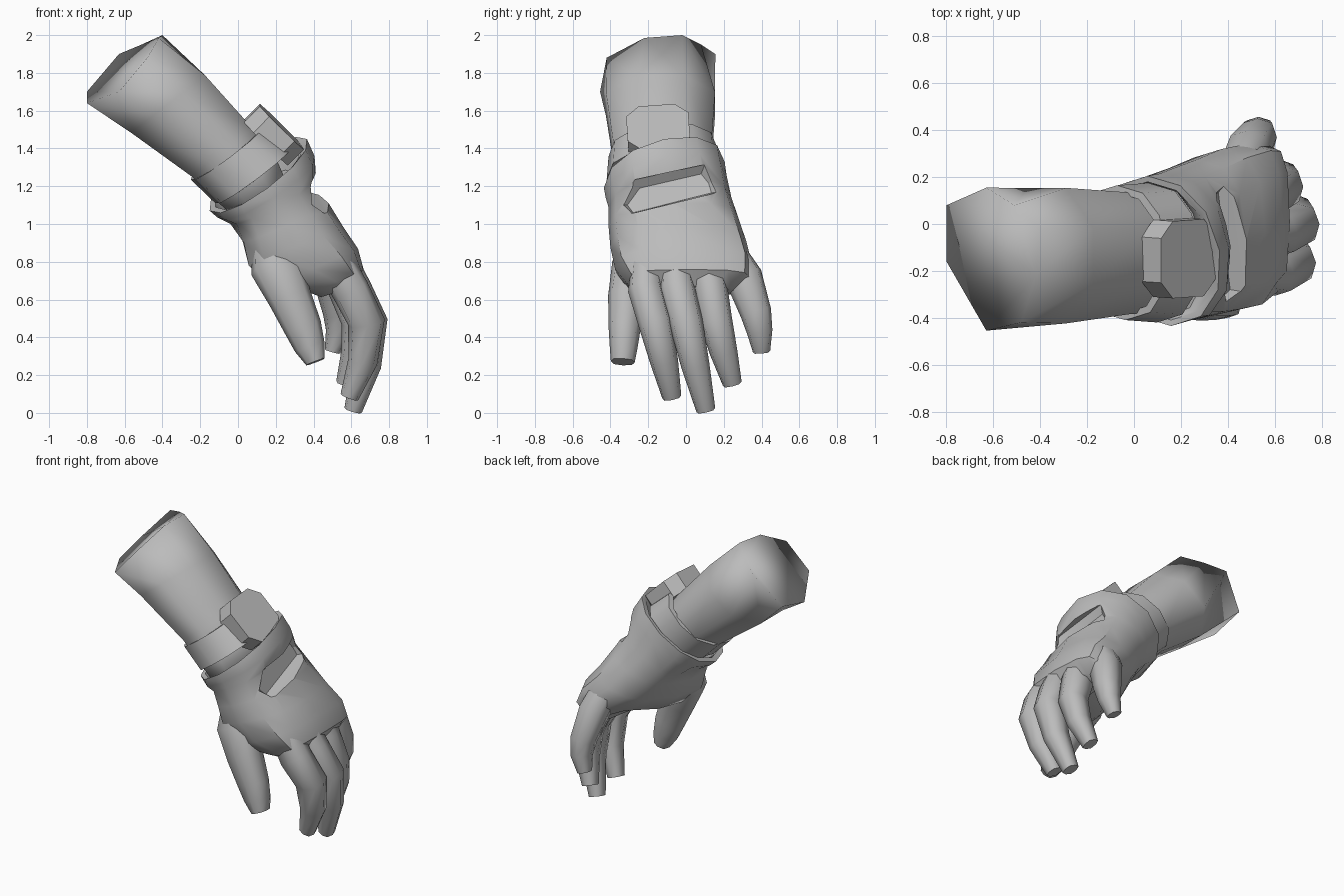
import bpy, bmesh, math
from mathutils import Vector

if "Cube" in bpy.data.objects:
    bpy.data.objects.remove(bpy.data.objects["Cube"], do_unlink=True)

grey = bpy.data.materials.new("plain grey")
grey.use_nodes = True
grey.diffuse_color = (0.5, 0.5, 0.5, 1)
bsdf = next(n for n in grey.node_tree.nodes if n.type == 'BSDF_PRINCIPLED')
bsdf.inputs["Base Color"].default_value = (0.5, 0.5, 0.5, 1)


def smooth(ob, angle):
    bpy.ops.object.select_all(action='DESELECT')
    ob.select_set(True)
    bpy.context.view_layer.objects.active = ob
    bpy.ops.object.shade_smooth_by_angle(angle=math.radians(angle))


def loft(name, rings, closed=False, angle=50):
    """Skin a list of equal rings; cap the ends, or join last to first."""
    bm = bmesh.new()
    vs = [[bm.verts.new(p) for p in r] for r in rings]
    n = len(vs[0])
    pairs = list(zip(vs, vs[1:])) + ([(vs[-1], vs[0])] if closed else [])
    for a, b in pairs:
        for i in range(n):
            j = (i + 1) % n
            bm.faces.new((a[i], a[j], b[j], b[i]))
    if not closed:
        bm.faces.new(vs[0])
        bm.faces.new(vs[-1])
    bmesh.ops.recalc_face_normals(bm, faces=bm.faces)
    me = bpy.data.meshes.new(name)
    bm.to_mesh(me)
    bm.free()
    ob = bpy.data.objects.new(name, me)
    bpy.context.collection.objects.link(ob)
    me.materials.append(grey)
    if angle:
        smooth(ob, angle)
    return ob


def spow(v, p):
    return math.copysign(abs(v) ** p, v)


def section(dx, dz, px, pz, y0, y1, skew=0.0, p=0.85, hollow=0.0,
            n=12, phase=0.0, grow=1.0):
    """Rounded ring between a back-of-hand point, a palm point and two y limits.
    hollow thins the palm towards the little finger."""
    mid = Vector(((dx + px) / 2, (y0 + y1) / 2, (dz + pz) / 2))
    u = Vector(((dx - px) / 2, 0, (dz - pz) / 2)) * grow
    v = Vector((0, (y1 - y0) / 2, 0)) * grow
    up = Vector((-u.z, 0, u.x)).normalized()
    ring = []
    for i in range(n):
        t = 2 * math.pi * (i + phase) / n
        c, s = spow(math.cos(t), p), spow(math.sin(t), p)
        c += hollow * max(s + 0.5, 0) * (1 - c)
        ring.append(mid + u * c + v * s + up * skew * s)
    return ring


def digit(name, path, n=8):
    """Tapering finger; path rows are x, y, z, half width, half thickness."""
    pts = [Vector(r[:3]) for r in path]
    rings = []
    for i, (c, row) in enumerate(zip(pts, path)):
        t = (pts[min(i + 1, len(pts) - 1)] - pts[max(i - 1, 0)]).normalized()
        side = Vector((0, 1, 0))
        side = (side - t * side.dot(t)).normalized()
        nor = t.cross(side)
        ring = []
        for k in range(n):
            a = 2 * math.pi * k / n
            ring.append(c + side * row[3] * spow(math.cos(a), 0.75)
                        + nor * row[4] * spow(math.sin(a), 0.75))
        rings.append(ring)
    return loft(name, rings, angle=65)


# Bare forearm: uneven eight-sided end, then even rings running into the glove
arm_end = [Vector(p) for p in (
    (-0.40, -0.02, 2.00), (-0.51, 0.08, 1.95), (-0.63, 0.155, 1.90),
    (-0.80, 0.08, 1.70), (-0.80, -0.16, 1.64), (-0.63, -0.455, 1.70),
    (-0.48, -0.42, 1.88), (-0.42, -0.22, 1.985))]
loft("forearm", [arm_end] + [
    section(*r, p=1, n=8, phase=0.5, grow=1.06) for r in (
        (-0.17, 1.79, -0.57, 1.48, -0.43, 0.16),
        (0.08, 1.51, -0.25, 1.25, -0.39, 0.14),
        (0.20, 1.36, -0.12, 1.12, -0.38, 0.14),
        (0.27, 1.20, 0.00, 1.02, -0.37, 0.15))], angle=120)

# Glove body with a flared, open cuff
glove = loft("glove_palm", [section(*r) for r in (
    (0.29, 1.27, -0.07, 1.05, -0.39, 0.17, 0.06),
    (0.335, 1.42, -0.12, 1.09, -0.41, 0.18, 0.085, 0.95),
    (0.365, 1.45, -0.15, 1.07, -0.435, 0.205, 0.085, 0.95),
    (0.405, 1.36, -0.11, 1.035, -0.425, 0.215, 0.07),
    (0.415, 1.23, -0.04, 1.00, -0.41, 0.24, 0.03),
    (0.48, 1.11, 0.00, 0.90, -0.41, 0.275, 0.02, 0.8, 0.1),
    (0.56, 0.98, 0.03, 0.77, -0.40, 0.32, 0, 0.75, 0.2),
    (0.635, 0.87, 0.15, 0.65, -0.375, 0.345, 0, 0.65, 0.28),
    (0.665, 0.76, 0.37, 0.63, -0.32, 0.34, 0, 0.65, 0.2),
    (0.625, 0.67, 0.43, 0.61, -0.25, 0.27, 0, 0.7, 0.1))])

# Cut-out across the back of the glove, walls sloping in to a smaller floor
outline = ((-0.29, 1.055), (0.18, 1.17), (0.16, 1.24), (0.10, 1.315),
           (-0.27, 1.235), (-0.36, 1.10))
inset = ((-0.28, 1.06), (0.135, 1.165), (0.12, 1.215), (0.08, 1.265),
         (-0.245, 1.19), (-0.31, 1.10))


def depth_x(y, z, base):
    return base - (z - 1.14) * 0.5 - 0.9 * (y + 0.07) ** 2


cutter = loft("cutout_cutter", [
    [Vector((depth_x(y, z, 0.41), y, z)) for y, z in inset],
    [Vector((depth_x(y, z, 0.47), y, z)) for y, z in outline],
    [Vector((0.8, y, z)) for y, z in outline]], angle=None)
cutter.hide_render = True
mod = glove.modifiers.new("cutout", 'BOOLEAN')
mod.operation = 'DIFFERENCE'
mod.solver = 'EXACT'
mod.object = cutter
bpy.ops.object.select_all(action='DESELECT')
glove.select_set(True)
bpy.context.view_layer.objects.active = glove
bpy.ops.object.modifier_apply(modifier=mod.name)
bpy.data.objects.remove(cutter, do_unlink=True)
smooth(glove, 40)

# Fingers and thumb
digit("index_finger", (
    (0.51, -0.21, 0.80, 0.08, 0.10), (0.595, -0.215, 0.65, 0.092, 0.10),
    (0.68, -0.165, 0.48, 0.089, 0.098), (0.66, -0.115, 0.27, 0.074, 0.078),
    (0.59, -0.075, 0.085, 0.051, 0.05)))
digit("middle_finger", (
    (0.53, -0.06, 0.80, 0.08, 0.10), (0.61, -0.045, 0.65, 0.095, 0.10),
    (0.695, 0.0, 0.48, 0.089, 0.098), (0.68, 0.05, 0.25, 0.075, 0.078),
    (0.61, 0.105, 0.015, 0.051, 0.048)))
digit("ring_finger", (
    (0.51, 0.10, 0.82, 0.08, 0.10), (0.575, 0.13, 0.66, 0.09, 0.10),
    (0.635, 0.16, 0.48, 0.086, 0.088), (0.62, 0.20, 0.32, 0.073, 0.074),
    (0.565, 0.245, 0.155, 0.051, 0.047)))
digit("little_finger", (
    (0.45, 0.23, 0.86, 0.08, 0.09), (0.49, 0.305, 0.72, 0.10, 0.095),
    (0.53, 0.37, 0.53, 0.083, 0.08), (0.53, 0.39, 0.43, 0.068, 0.065),
    (0.50, 0.40, 0.325, 0.046, 0.042)))
digit("thumb", (
    (0.18, -0.22, 0.92, 0.11, 0.11), (0.205, -0.28, 0.77, 0.115, 0.14),
    (0.275, -0.315, 0.61, 0.098, 0.115), (0.345, -0.325, 0.45, 0.085, 0.10),
    (0.38, -0.33, 0.35, 0.074, 0.082), (0.41, -0.335, 0.27, 0.063, 0.052)))

# Watch strap: hollow band around the wrist
loft("watch_strap", [section(*r) for r in (
    (0.14, 1.53, -0.25, 1.235, -0.41, 0.165, 0.03),
    (0.28, 1.41, -0.12, 1.11, -0.42, 0.175, 0.03),
    (0.25, 1.39, -0.09, 1.13, -0.39, 0.145, 0.03),
    (0.11, 1.51, -0.22, 1.255, -0.38, 0.135, 0.03))], closed=True, angle=40)

# Watch case: eight-sided block facing up and outward
along = Vector((0.71, 0.05, -0.70)).normalized()
across = Vector((0, 1, 0.07))
across = (across - along * across.dot(along)).normalized()
out = along.cross(across)
face = Vector((0.232, -0.148, 1.515))
a, b, c = 0.163, 0.165, 0.07
corners = ((a, b - c), (a - c, b), (c - a, b), (-a, b - c),
           (-a, c - b), (c - a, -b), (a - c, -b), (a, c - b))
loft("watch_case", [[face + along * s + across * t - out * d for s, t in corners]
                    for d in (0.0, 0.12)], angle=None)
